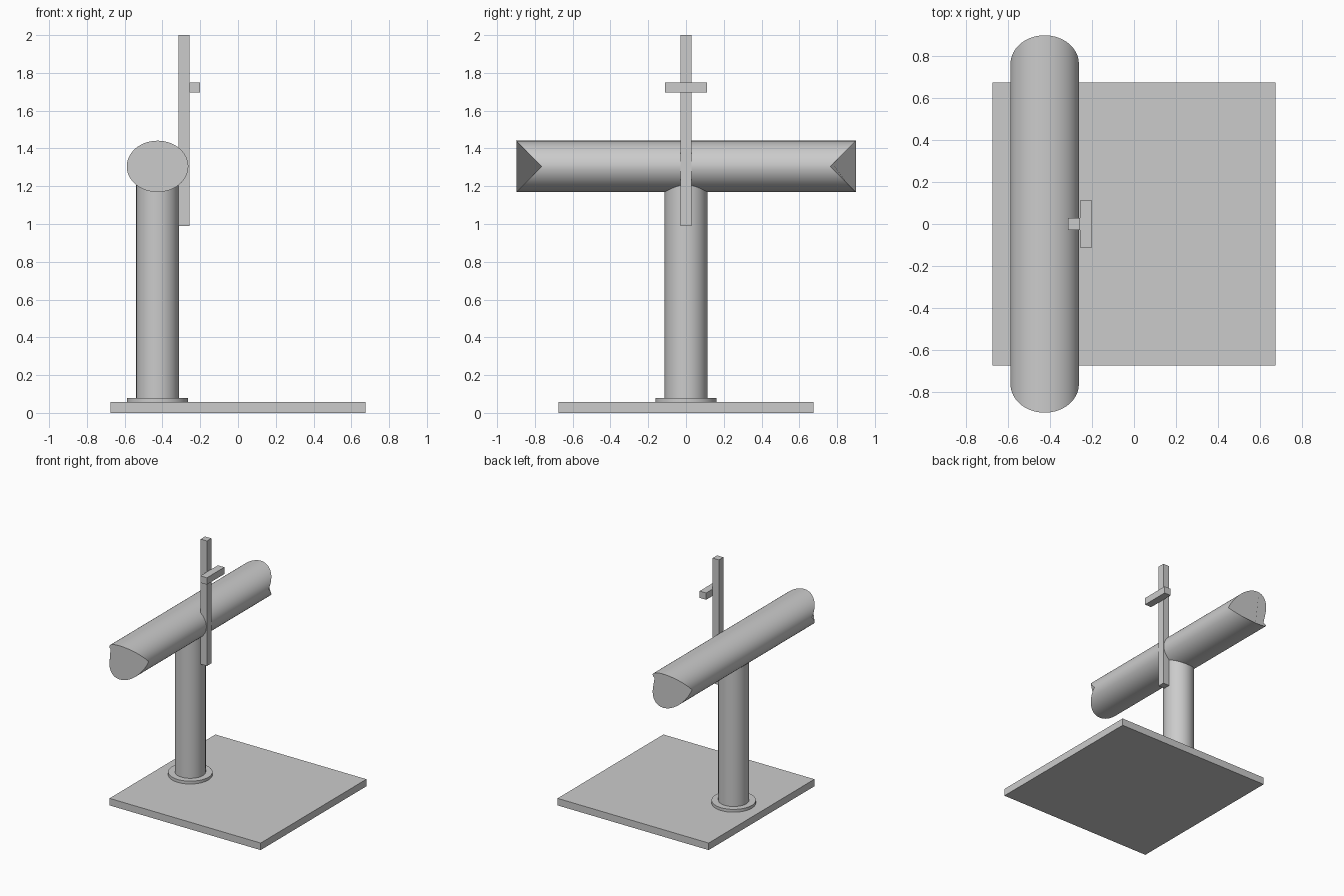
import bpy, math
from mathutils import Vector

cube = bpy.data.objects.get("Cube")
if cube:
    bpy.data.objects.remove(cube, do_unlink=True)

grey = bpy.data.materials.new("plain_grey")
grey.use_nodes = True
colour = (0.6, 0.6, 0.6, 1)
grey.diffuse_color = colour
grey.node_tree.nodes["Principled BSDF"].inputs["Base Color"].default_value = colour

POST_X = -0.426


def finish(name, smooth=False):
    ob = bpy.context.object
    ob.name = ob.data.name = name
    ob.data.materials.append(grey)
    bpy.ops.object.transform_apply(location=True, rotation=True, scale=True)
    if smooth:
        bpy.ops.object.shade_smooth_by_angle(angle=math.radians(30))
    return ob


def box(name, low, high):
    low, high = Vector(low), Vector(high)
    bpy.ops.mesh.primitive_cube_add(size=1, location=(low + high) / 2)
    bpy.context.object.scale = high - low
    return finish(name)


def cylinder(name, radius, bottom, top):
    bpy.ops.mesh.primitive_cylinder_add(vertices=64, radius=radius, depth=top - bottom,
                                        location=(POST_X, 0, (bottom + top) / 2))
    return finish(name, True)


# Base, flange and post
box("base_plate", (-0.675, -0.675, 0), (0.675, 0.675, 0.057))
cylinder("post_flange", 0.162, 0.057, 0.08)
cylinder("post", 0.113, 0.057, 1.28)

# Oval beam with mitred ends, longer at the top
bpy.ops.mesh.primitive_cylinder_add(vertices=64, radius=1, depth=2,
                                    location=(POST_X, 0, 1.305),
                                    rotation=(math.pi / 2, 0, 0))
bpy.context.object.scale = (0.163, 0.136, 0.764)
beam = finish("mitred_beam")
for v in beam.data.vertices:
    v.co.y += math.copysign(v.co.z - 1.305, v.co.y)
bpy.ops.object.shade_smooth_by_angle(angle=math.radians(30))

# Upright bar and its short crosspiece
box("upright_bar", (-0.314, -0.028, 0.99), (-0.258, 0.028, 2))
box("crosspiece", (-0.258, -0.112, 1.695), (-0.2, 0.112, 1.75))
